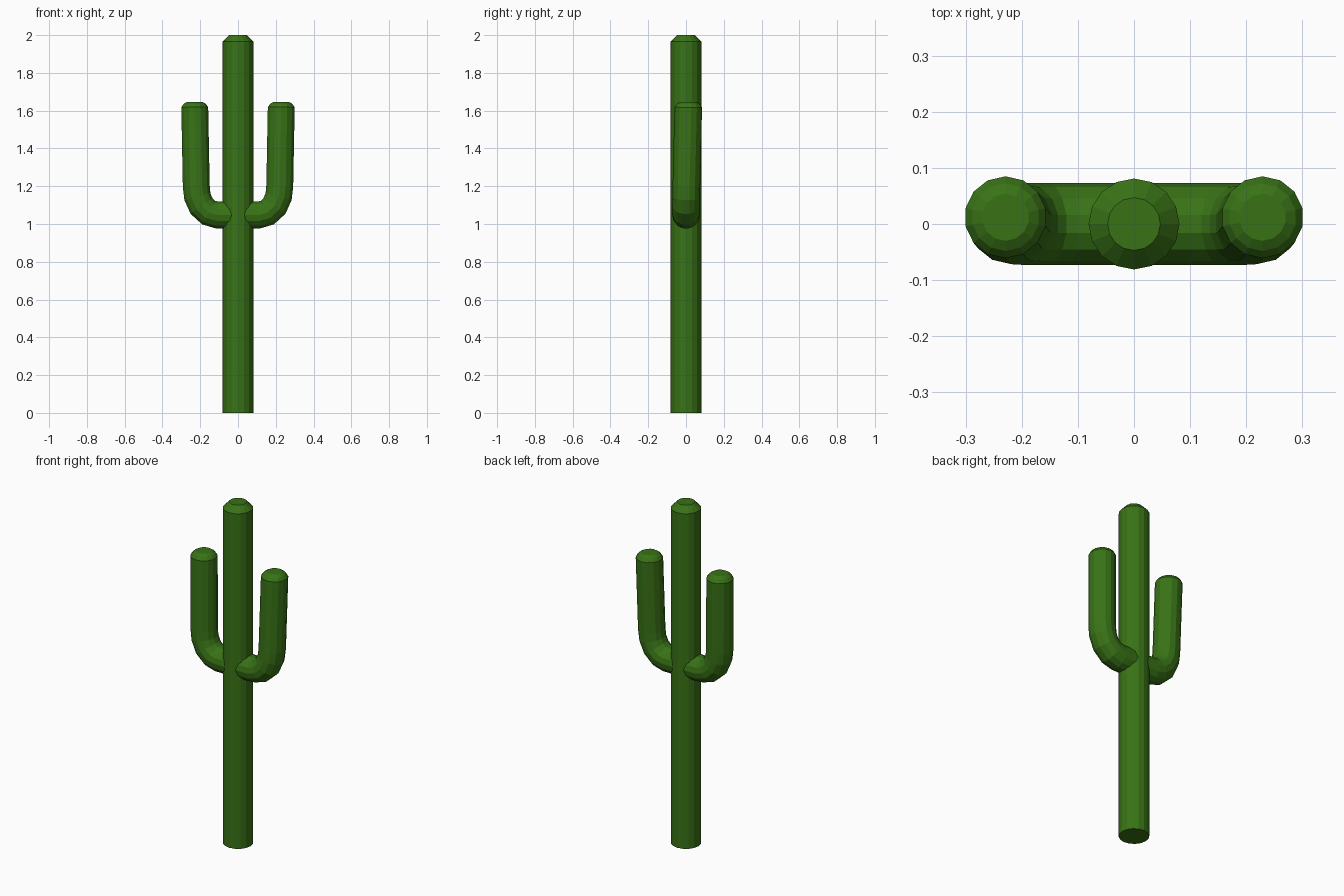
import bpy, bmesh, math
from mathutils import Vector

if "Cube" in bpy.data.objects:
    bpy.data.objects.remove(bpy.data.objects["Cube"])

green = bpy.data.materials.new("cactus_green")
green.diffuse_color = (0.04, 0.17, 0.008, 1)
green.use_nodes = True
green.node_tree.nodes["Principled BSDF"].inputs["Base Color"].default_value = green.diffuse_color


def tube(name, rings, sides):
    """Skin a list of (centre, radius, direction) rings lying along the XZ plane."""
    bm = bmesh.new()
    loops = []
    for centre, radius, direction in rings:
        t = Vector(direction).normalized()
        side = Vector((0, 1, 0))
        side = (side - t * side.dot(t)).normalized()
        other = t.cross(side)
        loop = []
        for i in range(sides):
            a = 2 * math.pi * i / sides
            loop.append(bm.verts.new(Vector(centre) + radius * (math.cos(a) * side + math.sin(a) * other)))
        loops.append(loop)
    for lo, hi in zip(loops, loops[1:]):
        for i in range(sides):
            j = (i + 1) % sides
            bm.faces.new((lo[i], lo[j], hi[j], hi[i]))
    bm.faces.new(loops[0][::-1])
    bm.faces.new(loops[-1])
    bmesh.ops.recalc_face_normals(bm, faces=bm.faces)
    mesh = bpy.data.meshes.new(name)
    bm.to_mesh(mesh)
    bm.free()
    mesh.materials.append(green)
    obj = bpy.data.objects.new(name, mesh)
    bpy.context.collection.objects.link(obj)
    return obj


# Trunk with a chamfered top
up = (0, 0, 1)
tube("trunk", [((0, 0, 0), 0.081, up), ((0, 0, 1.965), 0.081, up), ((0, 0, 2), 0.047, up)], 16)

# Arms: out of the trunk, round the bend, then up with a slight lean and a domed tip
path = [(0, 0, 1.048), (0.11, 0, 1.048), (0.155, 0, 1.06), (0.193, 0, 1.095),
        (0.215, 0.001, 1.145), (0.221, 0.002, 1.2), (0.229, 0.012, 1.618)]
tip = [(1.636, 0.060), (1.647, 0.042)]

for name, s in (("right_arm", 1), ("left_arm", -1)):
    pts = [Vector((s * x, y, z)) for x, y, z in path]
    rings = []
    for i, p in enumerate(pts):
        before = (p - pts[i - 1]).normalized() if i else Vector((s, 0, 0))
        after = (pts[i + 1] - p).normalized() if i < len(pts) - 1 else Vector(up)
        rings.append((p, 0.073, before + after))
    rings += [((s * 0.229, 0.012, z), r, up) for z, r in tip]
    tube(name, rings, 14)
